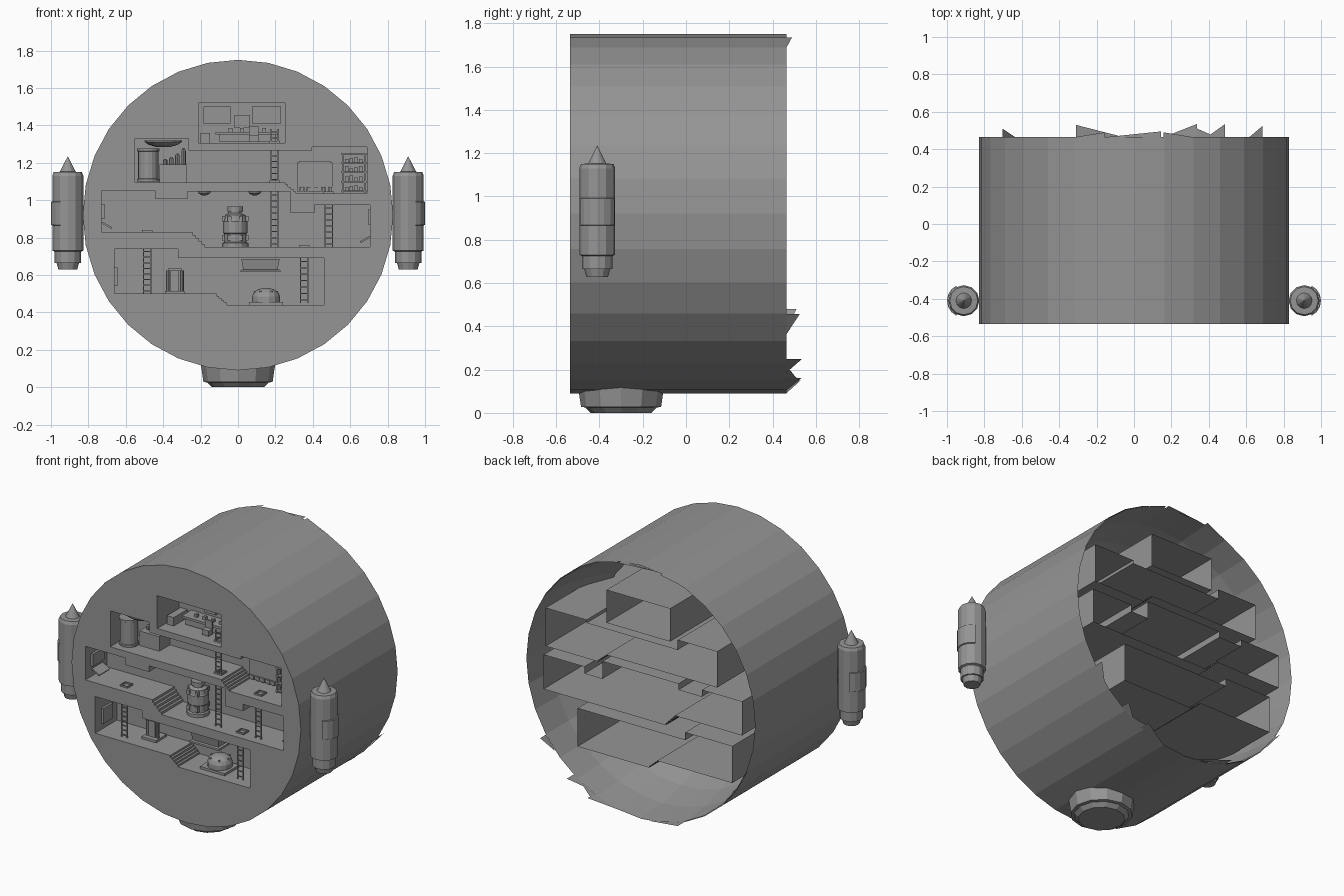
import bpy, bmesh, math
from math import sin, cos, pi, radians

if "Cube" in bpy.data.objects:
    bpy.data.objects.remove(bpy.data.objects["Cube"])

FRONT, WALL, BACK = -0.535, -0.31, 0.465
CZ, R = 0.92, 0.83

grey = bpy.data.materials.new("dark_grey")
grey.diffuse_color = (0.3, 0.3, 0.3, 1)
grey.use_nodes = True
grey.node_tree.nodes["Principled BSDF"].inputs["Base Color"].default_value = grey.diffuse_color


def add(name, verts, faces, loc=(0, 0, 0), rot=(0, 0, 0)):
    me = bpy.data.meshes.new(name)
    me.from_pydata(verts, [], faces)
    me.materials.append(grey)
    ob = bpy.data.objects.new(name, me)
    ob.location, ob.rotation_euler = loc, rot
    bpy.context.collection.objects.link(ob)
    return ob


def box(name, x0, x1, y0, y1, z0, z1):
    v = [(x, y, z) for x in (x0, x1) for y in (y0, y1) for z in (z0, z1)]
    return add(name, v, [(0, 1, 3, 2), (4, 6, 7, 5), (0, 4, 5, 1),
                         (2, 3, 7, 6), (0, 2, 6, 4), (1, 5, 7, 3)])


def lathe(name, prof, loc, n=12, rot=(0, 0, 0), caps=True, a0=0, a1=2 * pi):
    """Spin (radius, height) pairs about the local z axis."""
    full = a1 - a0 > 6.28
    m = n if full else n + 1
    v = [(r * cos(a0 + (a1 - a0) * i / n), r * sin(a0 + (a1 - a0) * i / n), h)
         for r, h in prof for i in range(m)]
    f = [(k * m + i, k * m + (i + 1) % m, (k + 1) * m + (i + 1) % m, (k + 1) * m + i)
         for k in range(len(prof) - 1) for i in range(n)]
    if caps and full:
        f += [tuple(range(m))[::-1], tuple(range((len(prof) - 1) * m, len(prof) * m))]
    ob = add(name, v, f, loc, rot)
    bm = bmesh.new()
    bm.from_mesh(ob.data)
    bmesh.ops.remove_doubles(bm, verts=bm.verts, dist=1e-5)
    bm.to_mesh(ob.data)
    bm.free()
    return ob


def stairs(x0, z0, x1, z1, n=5):
    pts = []
    for i in range(n):
        pts += [(x0 + (x1 - x0) * i / n, z0 + (z1 - z0) * i / n),
                (x0 + (x1 - x0) * i / n, z0 + (z1 - z0) * (i + 1) / n)]
    return pts + [(x1, z1)]


# Room outlines (x, z) as seen from the front
rooms = {
    "control_room": [(-.21, 1.305), (-.21, 1.52), (.25, 1.52), (.25, 1.305)],
    "living_room": [(-.55, 1.095), (-.55, 1.33), (-.265, 1.33), (-.265, 1.265), (.395, 1.265),
                    (.395, 1.285), (.69, 1.285), (.69, 1.035)] + stairs(.31, 1.035, .24, 1.095),
    "main_hall": [(-.73, .83), (-.73, 1.05), (-.44, 1.05), (-.44, 1.005), (-.27, 1.005),
                  (-.27, 1.045), (.28, 1.045), (.28, .93), (.41, .93), (.41, .975),
                  (.705, .975), (.705, .75)] + stairs(-.18, .75, -.26, .83),
    "engine_room": [(-.66, .50), (-.66, .74), (-.32, .74), (-.32, .69), (.46, .69),
                    (.46, .44)] + stairs(-.06, .44, -.13, .50),
}
for name, pts in rooms.items():
    n = len(pts)
    v = [(x, y, z) for y in (FRONT, BACK, WALL) for x, z in pts]
    f = [(i, (i + 1) % n, n + (i + 1) % n, n + i) for i in range(n)]
    add(name, v, f + [tuple(range(2 * n, 3 * n))])

# Front disc with room openings
cu = bpy.data.curves.new("front_face_outline", 'CURVE')
cu.dimensions, cu.fill_mode = '2D', 'BOTH'
rim = [(R * cos(i * pi / 16), CZ + R * sin(i * pi / 16)) for i in range(32)]
for pts in [rim] + list(rooms.values()):
    sp = cu.splines.new('POLY')
    sp.points.add(len(pts) - 1)
    for p, (x, z) in zip(sp.points, pts):
        p.co = (x, z, 0, 1)
    sp.use_cyclic_u = True
tmp = bpy.data.objects.new("outline_helper", cu)
bpy.context.collection.objects.link(tmp)
dg = bpy.context.evaluated_depsgraph_get()
me = bpy.data.meshes.new_from_object(tmp.evaluated_get(dg))
bpy.data.objects.remove(tmp)
me.materials.clear()
me.materials.append(grey)
disc = bpy.data.objects.new("front_face", me)
disc.location, disc.rotation_euler = (0, FRONT, 0), (pi / 2, 0, 0)
bpy.context.collection.objects.link(disc)

# Hull skin, inner liner and broken rim shards
lathe("hull", [(R, FRONT), (R, BACK)], (0, 0, CZ), 32, (-pi / 2, 0, 0), False)
lathe("hull_liner", [(.826, BACK), (.81, .25), (.77, .05), (.71, -.12)],
      (0, 0, CZ), 32, (-pi / 2, 0, 0), False)
sv, sf = [], []
for a, b, y in [(-34, -42, .525), (-54, -62, .535), (-66, -58, .51), (-66, -79, .535), (-112, -94, .53),
                (212, 220, .51), (80, 100, .495), (79, 68, .49), (101, 112, .49)]:
    k = len(sv)
    for t, yy in ((a, BACK), (b, BACK), (a, y)):
        sv.append((R * cos(radians(t)), yy, CZ + R * sin(radians(t))))
    sf.append((k, k + 1, k + 2))
add("rim_shards", sv, sf)

# Bottom thruster
lathe("bottom_thruster", [(.14, 0), (.165, .025), (.185, .028), (.2, .13)], (0, -.3, 0), 12)

# Side pods with nose cones and outer plates
for s, side in ((-1, "left"), (1, "right")):
    lathe(side + "_pod", [(.05, .628), (.06, .665), (.07, .665), (.07, .725), (.083, .73), (.083, 1.13),
                          (.075, 1.15), (.042, 1.152), (0, 1.235)], (s * .91, -.41, 0), 12)
    mid = 0 if s > 0 else pi
    lathe(side + "_pod_plate", [(.083, .865), (.09, .868), (.09, .99), (.083, .993)],
          (s * .91, -.41, 0), 6, a0=mid - 1.1, a1=mid + 1.1)


def ladder(name, x, z0, z1, y=-.48):
    for d in (-.02, .02):
        box(name + "_rail", x + d - .003, x + d + .003, y - .003, y + .003, z0, z1)
    k = int((z1 - z0) / .03)
    for i in range(k):
        z = z0 + (i + .5) * (z1 - z0) / k
        box(name + "_rung", x - .02, x + .02, y - .003, y + .003, z - .003, z + .003)


for i, (x, z0, z1) in enumerate([(.195, 1.095, 1.38), (.195, .75, 1.045), (.485, .75, .975),
                                 (-.485, .5, .74), (.355, .45, .69)]):
    ladder("ladder_%d" % i, x, z0, z1)
# Square hatch frames on the floors
for x, z in ((.195, 1.305), (.195, 1.095), (.485, 1.035), (-.485, .83), (.355, .75)):
    lathe("hatch_frame", [(.04, 0), (.04, .01), (.03, .01), (.03, 0)], (x, -.46, z), 4,
          (0, 0, pi / 4), False)

# Control room: screens, desk, seat
for x0, x1, z0, z1 in ((-.185, -.04, 1.41, 1.5), (.075, .23, 1.41, 1.5), (-.02, .065, 1.385, 1.455)):
    box("screen", x0, x1, WALL - .015, WALL, z0, z1)
box("control_desk", -.1, .2, -.4, WALL, 1.31, 1.365)
box("control_desk_top", -.12, .22, -.41, WALL, 1.35, 1.365)
box("side_desk", -.2, -.15, -.45, WALL, 1.305, 1.36)
for i in range(4):
    box("desk_lever", -.05 + i * .06, -.03 + i * .06, -.38, -.36, 1.365, 1.385)
box("seat", .06, .11, -.46, -.42, 1.31, 1.345)
box("seat_back", .06, .11, -.425, -.415, 1.345, 1.395)

# Living room: storage tank, bottles, dish, curtain, shelves
lathe("storage_tank", [(.06, 0), (.06, .012), (.055, .015), (.055, .16), (.06, .163), (.06, .175)],
      (-.48, -.44, 1.1), 16)
box("work_bench", -.42, -.275, -.42, WALL, 1.095, 1.19)
for i, h in enumerate((.03, .04, .06, .09)):
    lathe("bottle", [(.012, 0), (.012, h * .8), (.005, h)], (-.39 + i * .033, -.37, 1.19), 8)
lathe("ceiling_dish", [(.04, 0), (.08, .012), (.1, .027), (.1, .033)], (-.4, -.42, 1.285), 12)
box("curtain", .315, .505, -.33, WALL, 1.07, 1.2)
for i in range(10):
    box("curtain_fold", .315 + i * .019, .332 + i * .019, -.335 - .006 * (i % 2), WALL, 1.045, 1.07)
box("curtain_bar", .325, .495, -.335, WALL, 1.2, 1.21)
for x in (.555, .675):
    box("shelf_side", x, x + .01, -.4, WALL, 1.04, 1.25)
for i in range(5):
    z = 1.045 + i * .05
    box("shelf_board", .55, .69, -.4, WALL, z, z + .007)
    for j in range(4 if i < 4 else 0):
        box("shelf_item", .572 + j * .025, .59 + j * .025, -.38, -.33, z, z + .025 + .006 * ((i + j) % 3))

# Main hall: central boiler, ceiling lamps, wall panels
lathe("boiler", [(.07, 0), (.07, .02), (.06, .025), (.06, .07), (.065, .075), (.065, .135),
                 (.06, .14), (.055, .17), (.035, .18), (.035, .19), (.042, .19), (.042, .215)],
      (-.015, -.39, .75), 12)
for i in range(6):
    a = i * pi / 3
    for z in (.8, .9):
        box("boiler_valve", -.015 + .06 * cos(a) - .01, -.015 + .06 * cos(a) + .01,
            -.39 + .06 * sin(a) - .01, -.39 + .06 * sin(a) + .01, z - .015, z + .015)
for x in (-.18, .09):
    lathe("ceiling_lamp", [(.01, -.02), (.03, -.01), (.035, 0)], (x, -.42, 1.045), 10)
box("wall_panel", -.73, -.715, -.48, -.36, .9, .98)
box("wall_panel_right", .695, .705, -.46, -.38, .87, .95)
for x, z, t in ((-.7, .865, 30), (.68, .79, -30)):
    o = box("fold_table", -.03, .03, -.055, .055, -.005, .005)
    o.location, o.rotation_euler = (x, -.42, z), (0, radians(t), 0)

# Engine room: pump, hanging light, dome generator, hatch door
box("pump_base", -.39, -.285, -.44, -.33, .5, .515)
box("pump_core", -.36, -.315, -.41, -.36, .515, .63)
box("pump_head", -.375, -.3, -.42, -.35, .62, .635)
for x in (-.375, -.3):
    lathe("pump_pipe", [(.01, 0), (.01, .11)], (x, -.4, .515), 8)
lathe("hood", [(.15, 0), (.15, .012), (.13, .015), (.145, .07)], (.12, -.415, .615), 4, (0, 0, pi / 4))
box("generator_base", .06, .24, -.48, -.33, .44, .455)
lathe("generator_dome", [(.075, 0), (.075, .03), (.065, .052), (.045, .067), (.02, .074), (0, .075)],
      (.15, -.4, .455), 14)
for i in range(6):
    a = i * pi / 3
    box("dome_stud", .145 + .06 * cos(a), .155 + .06 * cos(a),
        -.405 + .06 * sin(a), -.395 + .06 * sin(a), .5, .515)
box("hatch_door", -.66, -.645, -.47, -.37, .54, .64)
